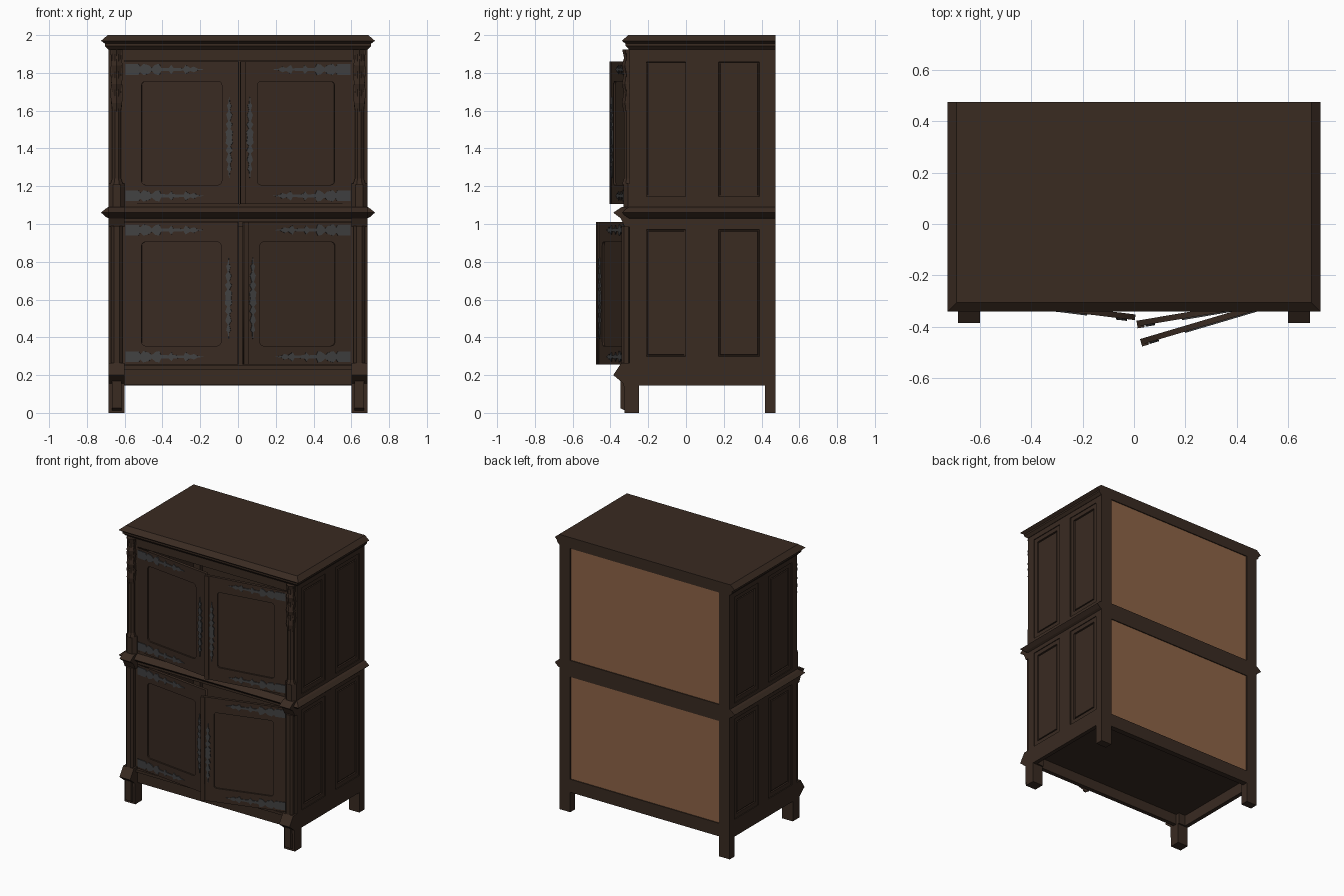
import bpy, bmesh, math
from mathutils import Matrix, Vector

cube = bpy.data.objects.get("Cube")
if cube:
    bpy.data.objects.remove(cube)


def material(name, rgb):
    m = bpy.data.materials.new(name)
    m.use_nodes = True
    m.diffuse_color = (*rgb, 1)
    m.node_tree.nodes["Principled BSDF"].inputs["Base Color"].default_value = (*rgb, 1)
    return m


WOOD = material("dark wood", (0.041, 0.0235, 0.0155))
BACK = material("pale back board", (0.27, 0.127, 0.063))
IRON = material("iron", (0.053, 0.053, 0.054))

W, FRONT, REAR = 0.685, -0.30, 0.475   # body half width, front and rear planes
POST = 0.60                            # inner edge of the corner posts


def finish(name, bm, mat):
    bmesh.ops.recalc_face_normals(bm, faces=bm.faces)
    me = bpy.data.meshes.new(name)
    bm.to_mesh(me)
    bm.free()
    me.materials.append(mat)
    ob = bpy.data.objects.new(name, me)
    bpy.context.collection.objects.link(ob)


def box_mesh(x, y, z):
    bm = bmesh.new()
    size = [abs(b - a) for a, b in (x, y, z)]
    mid = [(a + b) / 2 for a, b in (x, y, z)]
    bmesh.ops.create_cube(bm, size=1, matrix=Matrix.Translation(mid) @ Matrix.Diagonal((*size, 1)))
    return bm


def box(name, x, y, z, mat=WOOD, chamfer=0):
    bm = box_mesh(x, y, z)
    if chamfer:
        upright = [e for e in bm.edges if abs(e.verts[0].co.z - e.verts[1].co.z) > 1e-4]
        bmesh.ops.bevel(bm, geom=upright, offset=chamfer, segments=1, affect='EDGES')
    finish(name, bm, mat)


def stack(name, rings):
    """Solid skinned through a list of equal-sized point rings."""
    bm = bmesh.new()
    rings = [[bm.verts.new(p) for p in ring] for ring in rings]
    n = len(rings[0])
    for a, b in zip(rings, rings[1:]):
        for i in range(n):
            j = (i + 1) % n
            bm.faces.new((a[i], a[j], b[j], b[i]))
    bm.faces.new(rings[0])
    bm.faces.new(rings[-1])
    finish(name, bm, WOOD)


def cornice(name, levels):
    """Moulding on the front and both sides, flush at the rear."""
    def ring(o, z):
        return [(-W - o, REAR, z), (-W - o, FRONT - o, z), (W + o, FRONT - o, z), (W + o, REAR, z)]
    stack(name, [ring(o, z) for o, z in levels])


def turned(name, x, y, profile, sides):
    stack(name, [[(x + r * math.cos(t), y + r * math.sin(t), z)
                  for t in (2 * math.pi * (i + 0.5) / sides for i in range(sides))]
                 for r, z in profile])


def plate(name, loops, thick, mat, matrix):
    """Flat sheet in the XZ plane, front at y = 0; later loops become holes."""
    cu = bpy.data.curves.new(name, 'CURVE')
    cu.dimensions, cu.fill_mode, cu.extrude = '2D', 'BOTH', thick / 2
    for loop in loops:
        sp = cu.splines.new('POLY')
        sp.points.add(len(loop) - 1)
        for p, (x, z) in zip(sp.points, loop):
            p.co = (x, z, 0, 1)
        sp.use_cyclic_u = True
    tmp = bpy.data.objects.new(name + " outline", cu)
    me = bpy.data.meshes.new_from_object(tmp)
    bpy.data.objects.remove(tmp)
    me.transform(matrix @ Matrix.Translation((0, thick / 2, 0)) @ Matrix.Rotation(math.pi / 2, 4, 'X'))
    me.materials.clear()
    me.materials.append(mat)
    bpy.context.collection.objects.link(bpy.data.objects.new(name, me))


def rect(x0, x1, z0, z1):
    return [(x0, z0), (x1, z0), (x1, z1), (x0, z1)]


def round_rect(x0, x1, z0, z1, r):
    pts = []
    for k, (x, z) in enumerate(((x1 - r, z1 - r), (x0 + r, z1 - r), (x0 + r, z0 + r), (x1 - r, z0 + r))):
        for i in range(4):
            t = (k + i / 3) * math.pi / 2
            pts.append((x + r * math.cos(t), z + r * math.sin(t)))
    return pts


# Mouldings and horizontal boards
cornice("top_cornice", [(0.003, 1.925), (0.02, 1.943), (0.02, 1.955), (0.04, 1.97), (0.005, 2.0)])
cornice("middle_cornice", [(0, 1.012), (0, 1.03), (0.015, 1.038), (0.04, 1.06), (0.015, 1.082),
                           (0, 1.09), (0, 1.105)])
box("floor_board", (-W + .03, W - .03), (FRONT + .03, REAR - .04), (0.225, 0.248))
box("front_bottom_rail", (-POST, POST), (FRONT, FRONT + .03), (0.15, 0.25))
box("front_bottom_lip", (-POST, POST), (FRONT - .015, FRONT), (0.23, 0.25))
box("front_top_rail", (-POST, POST), (FRONT, FRONT + .03), (1.865, 1.93))

# Rear frame with pale boards outside and a dark lining inside
for name, z in (("bottom", (0.145, 0.24)), ("middle", (0.985, 1.105)), ("top", (1.92, 1.93))):
    box("rear_%s_rail" % name, (-POST, POST), (REAR - .04, REAR), z)
for name, z in (("lower", (0.235, 0.99)), ("upper", (1.10, 1.925))):
    box(name + "_back_board", (-POST, POST), (REAR - .015, REAR - .007), z, BACK)
    box(name + "_back_lining", (-POST, POST), (REAR - .025, REAR - .015), z)

# Side walls, posts and carving, repeated on both sides
for s, side in ((-1, "right"), (1, "left")):
    span = (s * POST, s * W)
    wall = (s * (W - .03), s * W)
    box(side + "_front_post", span, (FRONT, -0.24), (0.145, 1.93))
    box(side + "_rear_post", span, (0.418, REAR), (0, 1.93))
    box(side + "_centre_stile", wall, (0.028, 0.143), (0.145, 1.93))
    for name, z in (("bottom", (0.145, 0.27)), ("middle", (1.0, 1.115)), ("top", (1.888, 1.93))):
        box("%s_%s_side_rail" % (side, name), wall, (-0.24, 0.418), z)

    # Raised side panels
    for y in ((-0.24, 0.028), (0.143, 0.418)):
        for z in ((0.27, 1.0), (1.115, 1.888)):
            bm = box_mesh((s * (W - .035), s * (W - .006)), y, z)
            bm.normal_update()
            face = max(bm.faces, key=lambda f: s * f.normal.x)
            for width, rise in ((0.042, 0), (0.003, -0.009), (0.008, 0), (0.003, 0.007)):
                bmesh.ops.inset_region(bm, faces=[face], thickness=width, depth=0)
                bmesh.ops.translate(bm, verts=face.verts, vec=Vector((s * rise, 0, 0)))
            finish(side + "_side_panel", bm, WOOD)

    # Front foot with a spurred centre rib, and the matching spur at the waist
    cx = s * (POST + W) / 2
    foot = [(-.25, 0), (-.325, 0), (-.33, .155), (-.385, .20), (-.342, .265), (-.25, .265)]
    rib = [(-.30, .001), (-.348, .025), (-.348, .17), (-.30, .17)]
    spur = [(-.29, .985), (-.325, .985), (-.345, 1.03), (-.385, 1.06), (-.34, 1.09), (-.29, 1.09)]
    for name, outline, xs in (("front_foot", foot, span), ("foot_rib", rib, (cx - .025, cx + .025)),
                              ("waist_spur", spur, span)):
        stack("%s_%s" % (side, name), [[(x, y, z) for y, z in outline] for x in xs])

    # Columns
    box(side + "_lower_column", (cx - .03, cx + .03), (-.342, FRONT + .01), (0.26, 0.99), chamfer=.015)
    box(side + "_column_base", span, (-.33, FRONT + .04), (1.09, 1.215), chamfer=.022)
    turned(side + "_upper_column", cx, -.305, [(.036, 1.21), (.026, 1.24), (.026, 1.9)], 8)

    # Carved pendant made of one large and two small drops
    turned(side + "_pendant", cx, -.306, [(.032, 1.925), (.022, 1.88), (.034, 1.84), (.024, 1.79),
           (.034, 1.74), (.024, 1.70), (.033, 1.64), (.026, 1.60), (.003, 1.53)], 6)
    for dx in (-.024, .024):
        turned(side + "_pendant_leaf", cx + dx, -.308, [(.013, 1.925), (.007, 1.86), (.013, 1.81),
               (.007, 1.75), (.013, 1.69), (.002, 1.60)], 4)

# Ironwork silhouettes: distance along and half width
STRAP = [(0, .028), (.07, .028), (.08, .014), (.095, .03), (.125, .022), (.14, .009), (.16, .026), (.18, .03),
         (.19, .009), (.23, .008), (.245, .024), (.255, .009), (.31, .006), (.32, .024), (.345, .008),
         (.365, .015), (.385, .004), (.415, .001)]
HALF_PULL = [(0, .014), (.03, .019), (.045, .006), (.07, .018), (.085, .005), (.12, .016), (.14, .004),
             (.17, .012), (.18, .004), (.215, .001)]
PULL = [(-u, h) for u, h in reversed(HALF_PULL[1:])] + HALF_PULL


def silhouette(profile):
    return profile + [(u, -h) for u, h in reversed(profile)]


def door(name, s, z0, z1, length, degrees):
    """Door hinged at its corner post and standing ajar."""
    base = Matrix.Translation((s * POST, FRONT, 0)) @ Matrix.Rotation(s * math.radians(degrees), 4, 'Z')

    def put(part, loops, thick, mat, y=0.0):
        flat = [[(-s * u, z) for u, z in loop] for loop in loops]
        plate("%s_%s" % (name, part), flat, thick, mat, base @ Matrix.Translation((0, y, 0)))

    hole = (.09, length - .09, z0 + .10, z1 - .105)
    put("frame", [rect(0, length, z0, z1), round_rect(*hole, .02)], .022, WOOD)
    put("panel", [rect(.08, length - .08, z0 + .09, z1 - .095)], .010, WOOD, .011)
    for z in (z0 + .042, z1 - .042):
        put("strap", [[(u + .005, z + h) for u, h in silhouette(STRAP)]], .005, IRON, -.005)
    mid = (z0 + z1) / 2 - .025
    put("pull", [[(length - .05 + h, mid + u) for u, h in silhouette(PULL)]], .007, IRON, -.007)
    if s > 0:
        put("cover_strip", [rect(length - .028, length, z0, z1)], .008, WOOD, -.008)


door("upper_right_door", -1, 1.107, 1.86, 0.608, 7)
door("upper_left_door", 1, 1.107, 1.86, 0.595, 9.5)
door("lower_right_door", -1, 0.255, 1.01, 0.604, 7)
door("lower_left_door", 1, 0.255, 1.01, 0.595, 16.5)
